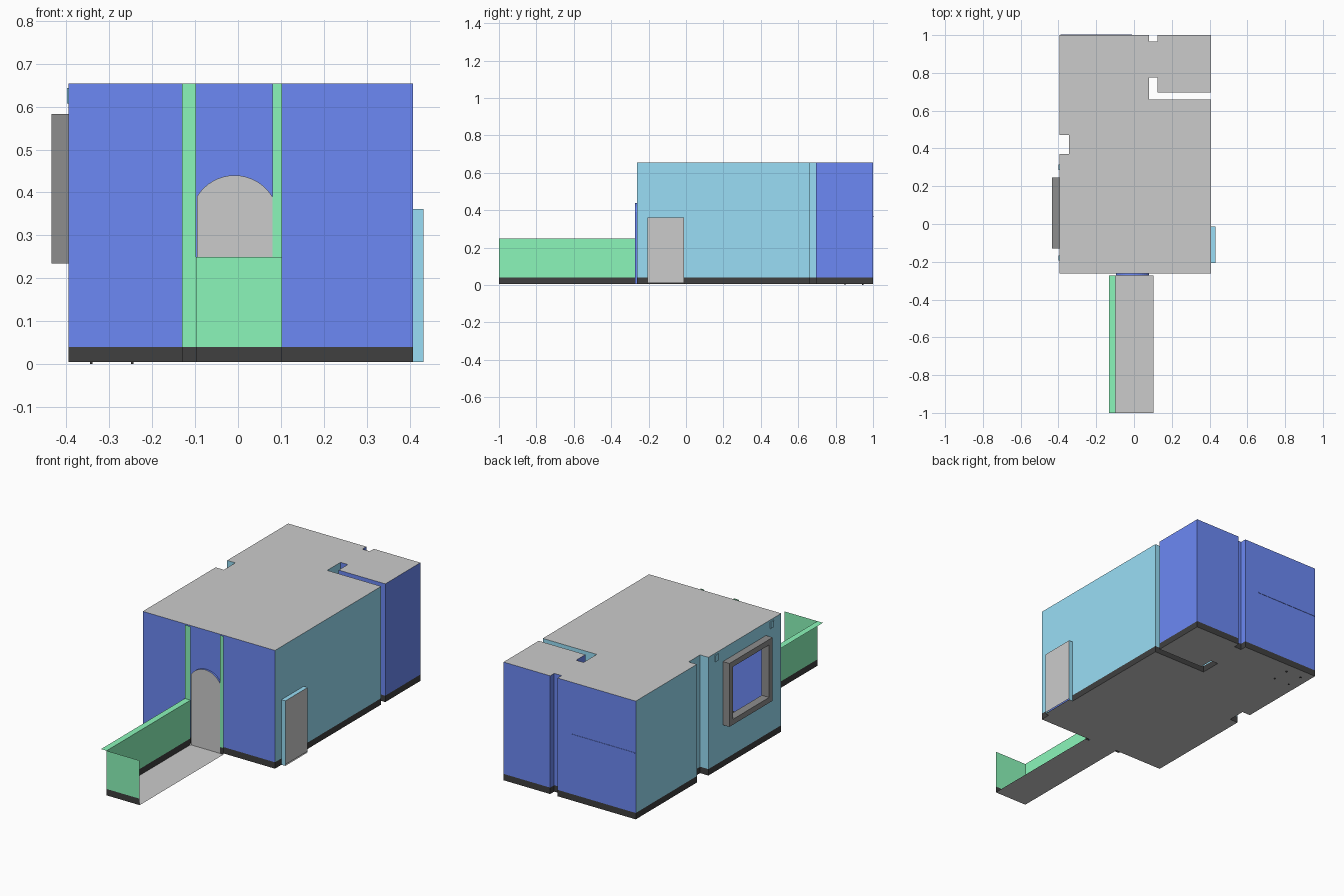
import bpy, math

if "Cube" in bpy.data.objects:
    bpy.data.objects.remove(bpy.data.objects["Cube"])

COLORS = {"blue": (0.15, 0.25, 0.91), "cyan": (0.32, 0.73, 0.92), "green": (0.26, 0.92, 0.49),
          "black": (0.05, 0.05, 0.05), "dark": (0.27, 0.27, 0.27), "pale": (1.0, 0.97, 0.97)}
MATS = {}
for key, rgb in COLORS.items():
    MATS[key] = bpy.data.materials.new(key)
    MATS[key].diffuse_color = (*rgb, 1)

FLOOR, SKIRT, TOP = 0.005, 0.04, 0.654


def add(name, verts, faces, color=None):
    me = bpy.data.meshes.new(name)
    me.from_pydata(verts, [], faces)
    me.update()
    ob = bpy.data.objects.new(name, me)
    bpy.context.collection.objects.link(ob)
    if color:
        me.materials.append(MATS[color])
    return ob


def panel(name, pts, axis, at, color=None):
    """Flat polygon perpendicular to an axis."""
    place = {"x": lambda a, b: (at, a, b), "y": lambda a, b: (a, at, b), "z": lambda a, b: (a, b, at)}[axis]
    return add(name, [place(*p) for p in pts], [list(range(len(pts)))], color)


def rect(a0, a1, b0, b1):
    return [(a0, b0), (a1, b0), (a1, b1), (a0, b1)]


def ribbon(name, path, z0, z1, color):
    """Vertical strip standing along a plan path."""
    n = len(path)
    verts = [(x, y, z0) for x, y in path] + [(x, y, z1) for x, y in path]
    return add(name, verts, [(i, i + 1, n + i + 1, n + i) for i in range(n - 1)], color)


def jamb(name, pts, axis, a, b, color):
    """Reveal that joins an opening to its recessed door."""
    n = len(pts)
    verts = [((p, d, q) if axis == "y" else (d, p, q)) for d in (a, b) for p, q in pts]
    return add(name, verts, [(i, i + 1, n + i + 1, n + i) for i in range(n - 1)], color)


def box(name, lo, hi, color=None):
    v = [(x, y, z) for x in (lo[0], hi[0]) for y in (lo[1], hi[1]) for z in (lo[2], hi[2])]
    f = [(0, 1, 3, 2), (4, 6, 7, 5), (0, 4, 5, 1), (2, 3, 7, 6), (0, 2, 6, 4), (1, 5, 7, 3)]
    return add(name, v, f, color)


# Plan outline with pillar notch and partition slot
L, R, F, B = -0.395, 0.408, -0.262, 1.0
right_part = [(R, F), (R, 0.66), (0.08, 0.66), (0.08, 0.775), (0.125, 0.775), (0.125, 0.695), (R, 0.695),
              (R, B), (0.125, B), (0.125, 0.965), (0.08, 0.965), (0.08, B), (L, B)]
left_part = [(L, B), (L, 0.47), (-0.345, 0.47), (-0.345, 0.37), (L, 0.37), (L, F)]
outline = right_part + left_part[1:]
panel("ceiling", outline, "z", TOP)
panel("room_floor", outline, "z", FLOOR)

# Arched front doorway
DX0, DX1, SPRING, RISE = -0.096, 0.08, 0.39, 0.05
half, mid = (DX1 - DX0) / 2, (DX0 + DX1) / 2
rad = (half ** 2 + RISE ** 2) / (2 * RISE)
span = math.asin(half / rad)
arc = [(mid + rad * math.sin(t), SPRING + RISE - rad + rad * math.cos(t))
       for t in (span * (i / 8 - 1) for i in range(17))]
arch = [(DX0, FLOOR)] + arc + [(DX1, FLOOR)]
cut = [(DX0, SKIRT)] + arc + [(DX1, SKIRT)]
FD = -0.272
panel("front_wall", [(L, SKIRT)] + cut + [(R, SKIRT), (R, TOP), (L, TOP)], "y", F, "blue")
jamb("front_door_reveal", arch, "y", F, FD, "blue")
panel("front_door", arch[::-1], "y", FD, "pale")
panel("front_threshold", rect(DX0, DX1, FD, F), "z", FLOOR)

# Right wall with side door
SY0, SY1, SZ, SX = -0.206, -0.012, 0.362, 0.432
side = [(SY0, SKIRT), (SY0, SZ), (SY1, SZ), (SY1, SKIRT)]
panel("right_wall", [(F, SKIRT)] + side + [(0.66, SKIRT), (0.66, TOP), (F, TOP)], "x", R, "cyan")
jamb("side_door_reveal", [(SY0, FLOOR), (SY0, SZ), (SY1, SZ), (SY1, FLOOR)], "x", R, SX, "cyan")
panel("side_door", rect(SY0, SY1, 0.012, SZ), "x", SX)
panel("side_threshold", [(R, SY0), (SX, SY0), (SX, SY1), (R, SY1)], "z", FLOOR)

# Partition, back room and left walls
ribbon("partition_wall", right_part[1:4], SKIRT, TOP, "cyan")
ribbon("back_room_walls", right_part[3:], SKIRT, TOP, "blue")
ribbon("left_pillar_walls", left_part[:5], SKIRT, TOP, "cyan")

# Window wall and its deep frame
WY0, WY1, WZ0, WZ1, BAR = -0.13, 0.245, 0.235, 0.583, 0.03
for i, r in enumerate([(0.37, WY1, SKIRT, TOP), (WY0, F, SKIRT, TOP),
                       (WY1, WY0, SKIRT, WZ0), (WY1, WY0, WZ1, TOP)]):
    panel(f"window_wall_{i}", rect(*r), "x", L, "cyan")
outer = rect(WY0, WY1, WZ0, WZ1)
inner = rect(WY0 + BAR, WY1 - BAR, WZ0 + BAR, WZ1 - BAR)
fv = [(x, y, z) for x in (-0.435, -0.39) for ring in (outer, inner) for y, z in ring]
ff = []
for i in range(4):
    j = (i + 1) % 4
    ff += [(i, i + 4, j + 4, j), (i + 8, j + 8, j + 12, i + 12),
           (i, j, j + 8, i + 8), (i + 4, i + 12, j + 12, j + 4)]
add("window_frame", fv, ff, "dark")
for i, y in enumerate((0.3, -0.18)):
    box(f"curtain_bracket_{i}", (-0.399, y - 0.014, 0.607), (-0.38, y + 0.014, 0.643), "cyan")

# Room skirting, broken at both doors
ribbon("skirting_left", left_part + [(DX0, F)], FLOOR, SKIRT, "black")
ribbon("skirting_front_right", [(DX1, F), (R, F), (R, SY0)], FLOOR, SKIRT, "black")
ribbon("skirting_right_back", [(R, SY1)] + right_part[1:], FLOOR, SKIRT, "black")

# Entrance corridor
CX0, CX1, CZ = -0.098, 0.103, 0.25
corridor = [(CX0, FD), (CX0, -1), (CX1, -1)]
panel("corridor_floor", rect(CX0, CX1, -1, FD), "z", FLOOR)
ribbon("corridor_walls", corridor, SKIRT, CZ, "green")
ribbon("corridor_skirting", corridor, FLOOR, SKIRT, "black")
panel("corridor_ledge", rect(-0.132, CX0, -1, FD), "z", CZ, "green")
for i, (a, b) in enumerate([(-0.13, CX0), (DX1, CX1)]):
    panel(f"door_strip_{i}", rect(a, b, SKIRT, TOP), "y", FD, "green")
    panel(f"door_strip_skirting_{i}", rect(a, b, FLOOR, SKIRT), "y", FD, "black")

# Desk edge against the back wall, and a stool whose feet pass the floor
box("desk_top", (-0.39, 0.86, 0.365), (-0.01, 1.002, 0.37), "blue")
for i, x in enumerate((-0.342, -0.247)):
    for j, y in enumerate((0.85, 0.945)):
        box(f"stool_leg_{i}{j}", (x - 0.003, y - 0.003, 0), (x + 0.003, y + 0.003, 0.18), "black")
box("stool_seat", (-0.35, 0.842, 0.18), (-0.239, 0.953, 0.19), "black")

for m in bpy.data.materials:
    if m.users and not m.is_grease_pencil:
        m.use_nodes = True
        m.node_tree.nodes["Principled BSDF"].inputs["Base Color"].default_value = m.diffuse_color
